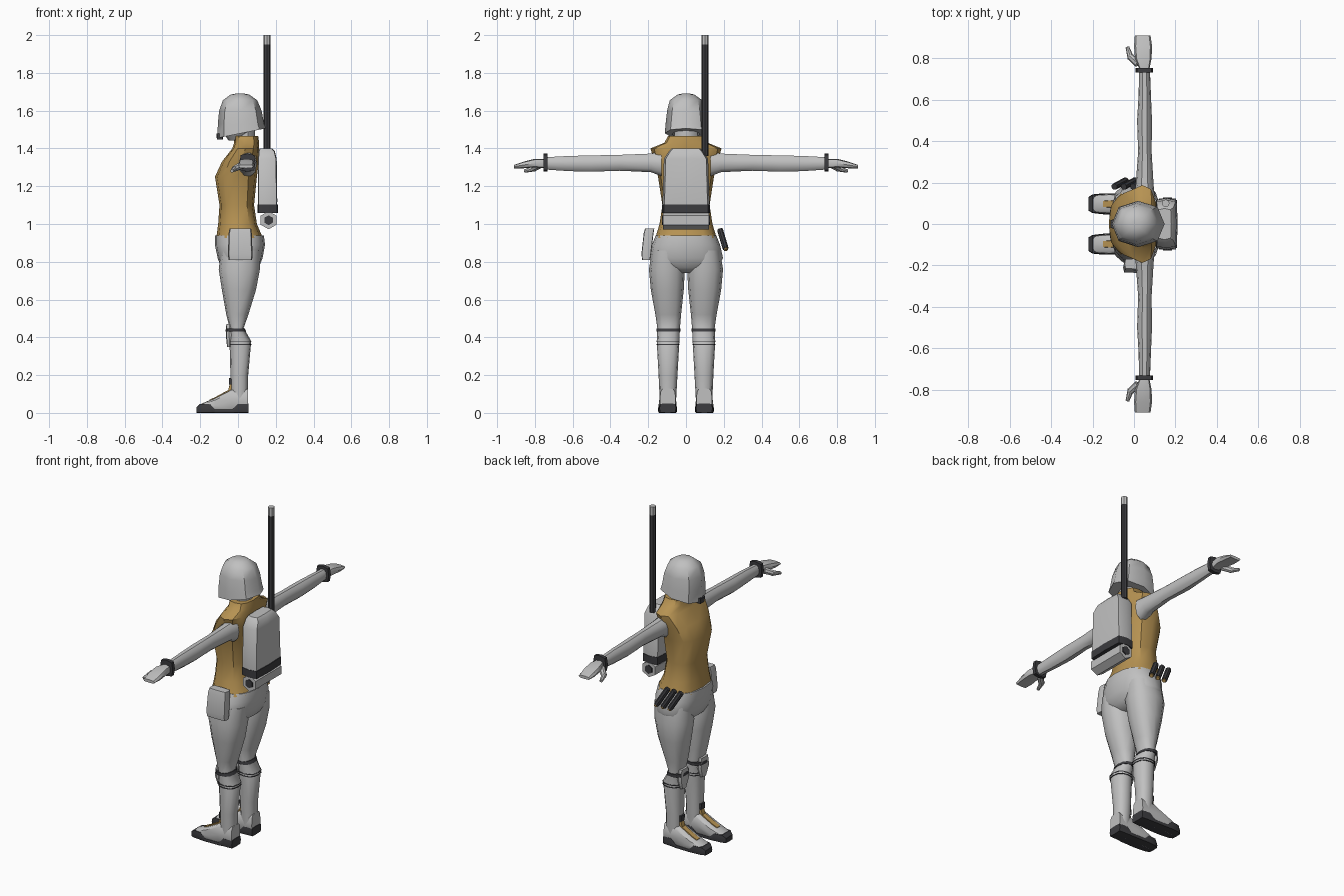
import bpy, bmesh, math
from mathutils import Vector


def material(name, rgb):
    m = bpy.data.materials.new(name)
    m.diffuse_color = (*rgb, 1)
    return m


GREY = material("light_grey", (0.53, 0.53, 0.53))
TAN = material("tan_cloth", (0.47, 0.29, 0.085))
DARK = material("dark_rubber", (0.045, 0.045, 0.05))


def finish(name, bm, mat, angle=40):
    bmesh.ops.recalc_face_normals(bm, faces=bm.faces)
    me = bpy.data.meshes.new(name)
    bm.to_mesh(me)
    bm.free()
    me.materials.append(mat)
    ob = bpy.data.objects.new(name, me)
    bpy.context.collection.objects.link(ob)
    bpy.ops.object.select_all(action='DESELECT')
    ob.select_set(True)
    bpy.context.view_layer.objects.active = ob
    bpy.ops.object.shade_smooth_by_angle(angle=math.radians(angle))
    return ob


def loft(name, axis, secs, mat, n=12, p=0.8, side=1, angle=40):
    """Skin rings (t, a0, a1, b0, b1) along an axis; p below 1 squares the ring."""
    bm = bmesh.new()
    rings = []
    for t, a0, a1, b0, b1 in secs:
        ring = []
        for i in range(n):
            w = 2 * math.pi * i / n
            c, s = round(math.cos(w), 6), round(math.sin(w), 6)
            a = (a0 + a1) / 2 + (a1 - a0) / 2 * math.copysign(abs(c) ** p, c)
            b = (b0 + b1) / 2 + (b1 - b0) / 2 * math.copysign(abs(s) ** p, s)
            x, y, z = {'x': (t, a, b), 'y': (a, t, b), 'z': (a, b, t)}[axis]
            ring.append(bm.verts.new((x, y * side, z)))
        rings.append(ring)
    for r0, r1 in zip(rings, rings[1:]):
        for i in range(n):
            j = (i + 1) % n
            bm.faces.new((r0[i], r0[j], r1[j], r1[i]))
    bm.faces.new(rings[0])
    bm.faces.new(rings[-1])
    return finish(name, bm, mat, angle)


def rod(name, p0, p1, r0, r1, mat, n=8):
    p0, p1 = Vector(p0), Vector(p1)
    d = p1 - p0
    bm = bmesh.new()
    bmesh.ops.create_cone(bm, cap_ends=True, segments=n, radius1=r0, radius2=r1, depth=d.length)
    bm.transform(d.to_track_quat('Z', 'Y').to_matrix().to_4x4())
    bmesh.ops.translate(bm, verts=bm.verts, vec=(p0 + p1) / 2)
    return finish(name, bm, mat)


def sym(rows):
    """Rows (z, x0, x1, half_y) to rings."""
    return [(z, x0, x1, -h, h) for z, x0, x1, h in rows]


# Vest and hips
loft("vest", 'z', sym([
    (0.925, -0.115, 0.132, 0.163), (1.0, -0.105, 0.10, 0.14), (1.10, -0.098, 0.085, 0.125),
    (1.25, -0.122, 0.10, 0.148), (1.33, -0.085, 0.11, 0.168), (1.40, -0.03, 0.11, 0.188),
    (1.43, -0.02, 0.112, 0.115), (1.465, -0.02, 0.107, 0.095)]), TAN, 12, 0.75)
loft("hips", 'z', sym([
    (0.94, -0.122, 0.137, 0.16), (0.89, -0.122, 0.143, 0.18), (0.82, -0.108, 0.13, 0.196),
    (0.77, -0.09, 0.11, 0.17), (0.74, -0.05, 0.07, 0.08)]), GREY, 16, 0.85, angle=60)

# Neck and helmet
loft("neck", 'z', sym([(1.42, -0.01, 0.09, 0.06), (1.50, -0.02, 0.09, 0.065)]), GREY, 10, 1)
loft("jaw", 'z', sym([(1.442, -0.05, 0.05, 0.05), (1.50, -0.09, 0.09, 0.09)]), GREY, 8, 1)
helmet = loft("helmet", 'z', sym([
    (1.455, -0.108, 0.148, 0.112), (1.53, -0.107, 0.138, 0.108), (1.60, -0.10, 0.125, 0.10),
    (1.655, -0.08, 0.102, 0.086), (1.685, -0.04, 0.06, 0.045), (1.691, -0.01, 0.03, 0.018)]),
    GREY, 8, 0.9, angle=45)
for v in helmet.data.vertices:      # rim rises toward the back
    if v.co.z < 1.47:
        v.co.z += (v.co.x + 0.108) * 0.2
loft("mouth_filter", 'z', sym([(1.448, -0.112, -0.08, 0.022), (1.48, -0.114, -0.08, 0.022)]),
     DARK, 8, 0.3)

# Backpack with bedroll and aerial
loft("backpack", 'z', sym([
    (1.06, 0.105, 0.205, 0.125), (1.12, 0.105, 0.208, 0.124), (1.345, 0.105, 0.205, 0.117),
    (1.385, 0.108, 0.195, 0.09), (1.40, 0.115, 0.18, 0.075)]), GREY, 8, 0.25)
loft("backpack_band", 'z', sym([(1.058, 0.103, 0.211, 0.127), (1.103, 0.103, 0.211, 0.127)]),
     DARK, 8, 0.25)
rod("bedroll", (0.162, -0.122, 1.02), (0.162, 0.122, 1.02), 0.048, 0.048, GREY, 6)
for s in (1, -1):
    rod("bedroll_end", (0.162, s * 0.12, 1.02), (0.162, s * 0.128, 1.02), 0.026, 0.026, DARK, 6)
rod("aerial", (0.153, 0.10, 1.36), (0.153, 0.10, 1.955), 0.018, 0.018, DARK, 8)
rod("aerial_tip", (0.153, 0.10, 1.95), (0.153, 0.10, 2.0), 0.0185, 0.0185, GREY, 8)

# Hip pouch on one side, three tubes on the other
loft("pouch", 'z', [
    (0.81, -0.05, 0.075, -0.232, -0.19), (0.84, -0.053, 0.077, -0.236, -0.185),
    (0.95, -0.05, 0.073, -0.224, -0.172), (0.975, -0.045, 0.07, -0.217, -0.168)], GREY, 8, 0.25)
for i in range(3):
    x = -0.095 + i * 0.045
    top, low = Vector((x, 0.18, 0.97)), Vector((x + 0.055, 0.21, 0.87))
    rod("hip_tube", top, low, 0.016, 0.016, DARK)
    rod("hip_tube_tip", low, low + (low - top) * 0.08, 0.011, 0.011, TAN)

for s in (1, -1):
    # Arm, cuff and hand
    loft("arm", 'y', [
        (0.13, 0.0, 0.10, 1.25, 1.385), (0.185, 0.008, 0.095, 1.272, 1.375),
        (0.35, 0.02, 0.085, 1.28, 1.368), (0.50, 0.015, 0.087, 1.275, 1.365),
        (0.62, 0.022, 0.082, 1.278, 1.362), (0.745, 0.025, 0.077, 1.287, 1.355)],
        GREY, 10, 0.9, s)
    loft("cuff", 'y', [(0.733, 0.008, 0.092, 1.277, 1.373), (0.754, 0.008, 0.092, 1.277, 1.373)],
         DARK, 8, 0.5, s)
    loft("hand", 'y', [
        (0.75, 0.025, 0.075, 1.295, 1.345), (0.80, 0.005, 0.085, 1.30, 1.345),
        (0.86, 0.0, 0.087, 1.295, 1.33), (0.91, 0.004, 0.08, 1.295, 1.313)], GREY, 8, 0.6, s)
    rod("thumb", (0.02, s * 0.775, 1.312), (-0.02, s * 0.81, 1.292), 0.02, 0.016, GREY)
    rod("thumb_tip", (-0.015, s * 0.80, 1.295), (-0.032, s * 0.855, 1.28), 0.016, 0.009, GREY)

    # Leg
    loft("leg", 'z', [
        (0.86, -0.09, 0.12, 0.02, 0.18), (0.76, -0.102, 0.116, 0.006, 0.196),
        (0.65, -0.085, 0.095, 0.012, 0.186), (0.52, -0.062, 0.055, 0.026, 0.162),
        (0.45, -0.045, 0.03, 0.032, 0.152), (0.38, -0.045, 0.07, 0.035, 0.155),
        (0.20, -0.04, 0.054, 0.045, 0.145), (0.04, -0.036, 0.052, 0.054, 0.138)],
        GREY, 12, 0.85, s, 60)
    # Knee pad and straps
    loft("knee_pad", 'z', [
        (0.35, -0.058, -0.03, 0.075, 0.115), (0.41, -0.064, -0.03, 0.05, 0.14),
        (0.47, -0.062, -0.03, 0.06, 0.13)], GREY, 8, 0.5, s)
    loft("knee_strap", 'z', [(0.43, -0.066, 0.044, 0.029, 0.157),
                             (0.448, -0.064, 0.036, 0.029, 0.157)], DARK, 12, 0.8, s)
    for z in (0.36, 0.374):
        loft("calf_strap", 'z', [(z, -0.047, 0.071, 0.034, 0.157),
                                 (z + 0.005, -0.047, 0.071, 0.034, 0.157)], DARK, 12, 0.8, s)

    # Boot, sole, instep stripe and ankle buckle
    loft("boot", 'x', [
        (0.053, 0.055, 0.138, 0.0, 0.13), (-0.035, 0.052, 0.142, 0.0, 0.125),
        (-0.12, 0.05, 0.145, 0.0, 0.08), (-0.20, 0.056, 0.14, 0.0, 0.046),
        (-0.218, 0.067, 0.128, 0.004, 0.028)], GREY, 12, 0.5, s)
    loft("sole", 'x', [
        (0.056, 0.053, 0.14, 0.0, 0.05), (0.0, 0.05, 0.144, 0.0, 0.05),
        (-0.03, 0.049, 0.146, 0.0, 0.018), (-0.12, 0.047, 0.148, 0.0, 0.018),
        (-0.15, 0.047, 0.148, 0.0, 0.048), (-0.20, 0.053, 0.143, 0.0, 0.048),
        (-0.221, 0.065, 0.13, 0.0, 0.03)], DARK, 8, 0.25, s)
    loft("instep_stripe", 'x', [
        (-0.03, 0.08, 0.112, 0.12, 0.158), (-0.044, 0.08, 0.112, 0.115, 0.15),
        (-0.052, 0.08, 0.112, 0.11, 0.121), (-0.12, 0.08, 0.114, 0.075, 0.084),
        (-0.15, 0.082, 0.112, 0.06, 0.07)], TAN, 8, 0.25, s)
    loft("ankle_buckle", 'z', [(0.15, -0.047, -0.03, 0.077, 0.115),
                               (0.185, -0.048, -0.03, 0.077, 0.115)], DARK, 8, 0.25, s)
